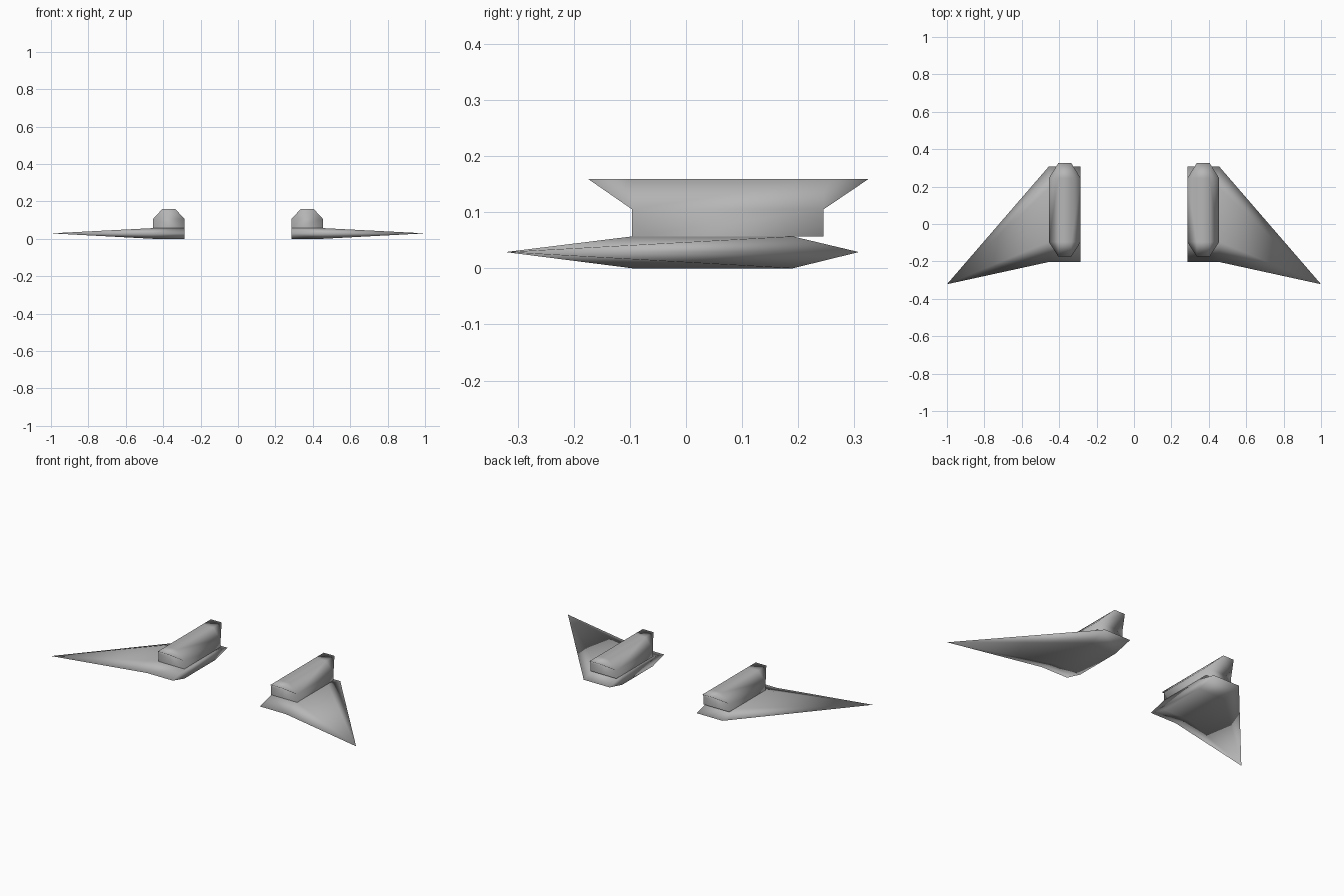
import bpy, bmesh

if "Cube" in bpy.data.objects:
    bpy.data.objects.remove(bpy.data.objects["Cube"])

X_IN, X_OUT = 0.285, 0.455  # inner and outer sides of the root block

grey = bpy.data.materials.new("dark_grey")
grey.diffuse_color = (0.47, 0.47, 0.47, 1)
grey.use_nodes = True
grey.node_tree.nodes["Principled BSDF"].inputs["Base Color"].default_value = grey.diffuse_color


def loft(name, rings, cap_start=True, cuts=()):
    """Skin closed rings of points (a one-point ring is a tip), mirrored over x."""
    bm = bmesh.new()
    loops = [[bm.verts.new(p) for p in ring] for ring in rings]
    for a, b in zip(loops, loops[1:]):
        n = len(a)
        for i in range(n):
            j = (i + 1) % n
            if len(b) == 1:
                bm.faces.new((a[i], a[j], b[0]))
            else:
                bm.faces.new((a[i], a[j], b[j], b[i]))
    if cap_start:
        bm.faces.new(loops[0])
    if len(loops[-1]) > 2:
        bm.faces.new(loops[-1])
    for y in cuts:  # extra edge loops across the length
        bmesh.ops.bisect_plane(bm, geom=bm.verts[:] + bm.edges[:] + bm.faces[:],
                               dist=1e-4, plane_co=(0, y, 0), plane_no=(0, 1, 0))
    bmesh.ops.recalc_face_normals(bm, faces=bm.faces)
    for f in bm.faces:  # soft shading over every edge
        f.smooth = True
    mesh = bpy.data.meshes.new(name)
    bm.to_mesh(mesh)
    bm.free()
    mesh.materials.append(grey)
    obj = bpy.data.objects.new(name, mesh)
    bpy.context.collection.objects.link(obj)
    mirror = obj.modifiers.new("Mirror", 'MIRROR')
    mirror.use_mirror_merge = False
    return obj


def rect(x0, x1, y0, y1, z):
    return [(x0, y0, z), (x1, y0, z), (x1, y1, z), (x0, y1, z)]


# Wings: hexagonal section, straight at the root, then running to a swept tip
section = [(0.308, 0.029), (0.19, 0.057), (-0.095, 0.057),
           (-0.203, 0.029), (-0.095, 0.0), (0.19, 0.0)]
loft("wing", [[(x, y, z) for y, z in section] for x in (X_IN, X_OUT)]
     + [[(1.0, -0.322, 0.029)]])

# Pods: upright block flaring lengthways and narrowing sideways to a flat top
loft("pod", [rect(X_IN, X_OUT, -0.096, 0.245, 0.057),
             rect(X_IN, X_OUT, -0.096, 0.245, 0.105),
             rect(0.335, 0.405, -0.174, 0.325, 0.159)],
     cap_start=False, cuts=(-0.096, 0.245))
